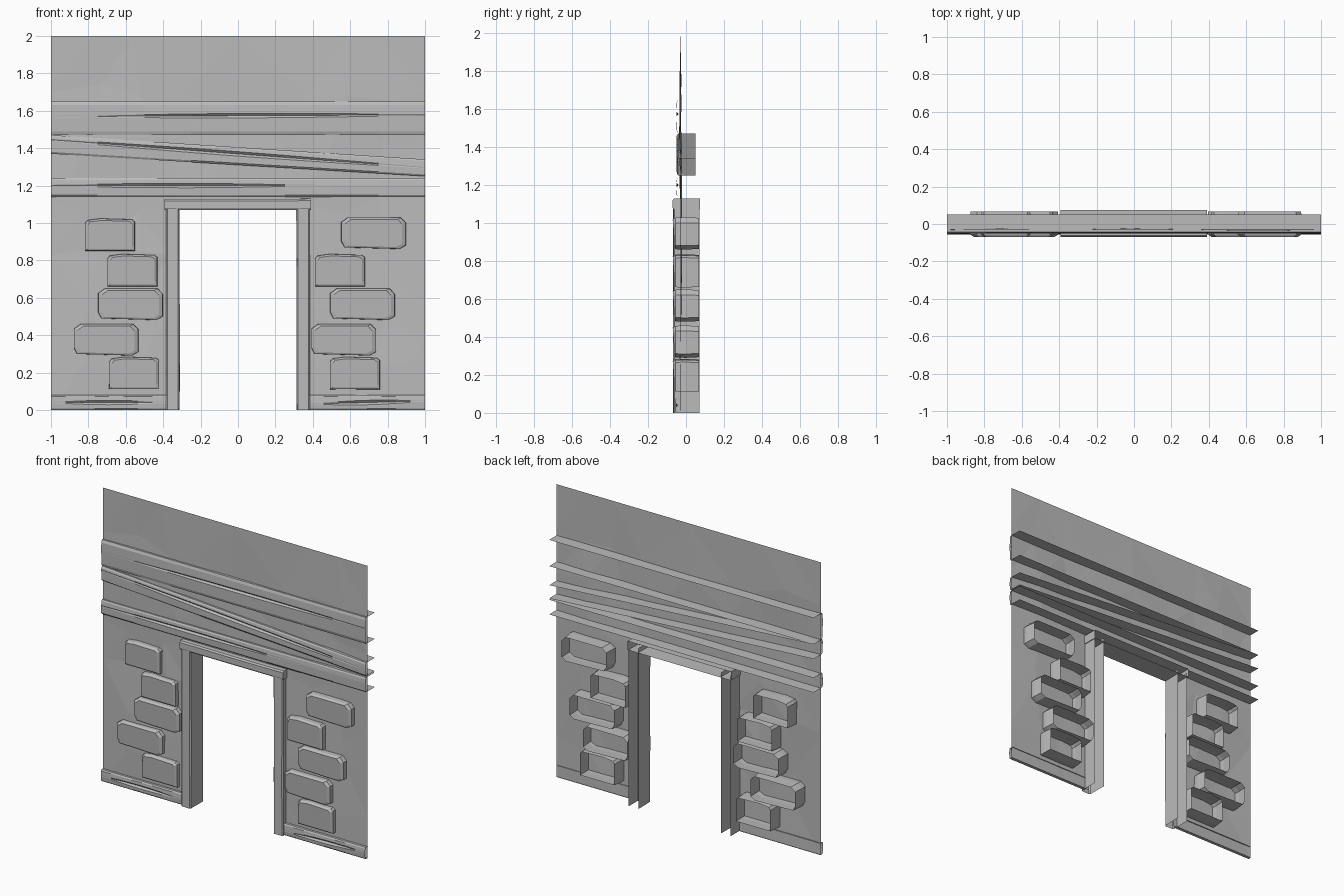
import bpy, bmesh, math, random

random.seed(4)
cube = bpy.data.objects.get("Cube")
if cube:
    bpy.data.objects.remove(cube, do_unlink=True)

# One stone grey for everything
grey = bpy.data.materials.new("stone_grey")
grey.use_nodes = True
COLOR = (0.5, 0.5, 0.5, 1)
grey.diffuse_color = COLOR
grey.node_tree.nodes["Principled BSDF"].inputs["Base Color"].default_value = COLOR


def finish(bm, name, triangulate=False):
    if triangulate:
        bmesh.ops.triangulate(bm, faces=bm.faces[:])
    mesh = bpy.data.meshes.new(name)
    bm.to_mesh(mesh)
    bm.free()
    mesh.materials.append(grey)
    obj = bpy.data.objects.new(name, mesh)
    bpy.context.collection.objects.link(obj)
    return obj


def sheet(name, rows, closed=False, cap_first=False, cap_last=False):
    """Skin neighbouring rows of points with quads."""
    bm = bmesh.new()
    grid = [[bm.verts.new(p) for p in row] for row in rows]
    n = len(rows[0])
    for a, b in zip(grid, grid[1:]):
        for i in range(n if closed else n - 1):
            j = (i + 1) % n
            bm.faces.new((a[i], b[i], b[j], a[j]))
    if cap_first:
        bm.faces.new(grid[0])
    if cap_last:
        bm.faces.new(grid[-1][::-1])
    return finish(bm, name)


def lerp(a, b, t):
    return a + (b - a) * t


def wobble(amount):
    return random.uniform(-amount, amount)


# Crumpled wall sheet with a doorway
WALL_Y, DOOR_X, DOOR_Z = -0.03, 0.35, 1.1
xs = [-1, -0.78, -0.56, -DOOR_X, 0, DOOR_X, 0.56, 0.78, 1]
zs = [0, 0.28, 0.56, 0.83, DOOR_Z, 1.4, 1.7, 2]
bm = bmesh.new()
grid = {}
for i, x in enumerate(xs):
    for k, z in enumerate(zs):
        edge = i in (0, len(xs) - 1) or k in (0, len(zs) - 1)
        opening = abs(x) <= DOOR_X and z <= DOOR_Z
        if edge or opening:
            co = (x, WALL_Y, z)
        else:
            co = (x + wobble(0.06), WALL_Y + wobble(0.009), z + wobble(0.07))
        grid[i, k] = bm.verts.new(co)
for i in range(len(xs) - 1):
    for k in range(len(zs) - 1):
        if abs(xs[i] + xs[i + 1]) / 2 < DOOR_X and zs[k + 1] <= DOOR_Z:
            continue
        bm.faces.new((grid[i, k], grid[i + 1, k], grid[i + 1, k + 1], grid[i, k + 1]))
loose = [v for v in bm.verts if not v.link_faces]
bmesh.ops.delete(bm, geom=loose, context='VERTS')
finish(bm, "wall", triangulate=True)


def board(name, x0, x1, left, right, front, back, crack, split):
    """Open-backed plank; left and right are (bottom, top), with a tapering crack."""
    rows = []
    steps = 8
    for s in range(steps + 1):
        t = s / steps
        x = lerp(x0, x1, t)
        low, high = lerp(left[0], right[0], t), lerp(left[1], right[1], t)
        h = high - low
        u = (t - split[0]) / (split[1] - split[0])
        taper = math.sin(math.pi * u) if 0 < u < 1 else 0
        mid = low + h * lerp(crack[0], crack[1], t)
        gap = 0.004 + 0.008 * taper
        lip = front + 0.008
        rows.append([
            (x, back, high), (x, lip, high),
            (x, front + abs(wobble(0.003)), high - 0.1 * h),
            (x, front, mid + gap),
            (x, front + 0.012 * taper, mid),
            (x, front, mid - gap),
            (x, front + abs(wobble(0.003)), low + 0.1 * h),
            (x, lip, low), (x, back, low)])
    return sheet(name, rows)


# Long planks across the wall
board("upper_plank", -1, 1, (1.47, 1.65), (1.47, 1.65), -0.05, 0.05, (0.55, 0.6), (0.1, 0.95))
board("slanted_plank", -1, 1, (1.37, 1.47), (1.25, 1.34), -0.05, 0.05, (0.75, 0.5), (0, 0.95))
board("lower_plank", -1, 1, (1.14, 1.24), (1.14, 1.24), -0.05, 0.05, (0.6, 0.6), (0.02, 0.65))

# Skirting boards
board("right_skirting", -1, -0.38, (0, 0.08), (0, 0.08), -0.055, -0.025, (0.5, 0.5), (0.1, 0.9))
board("left_skirting", 0.38, 1, (0, 0.08), (0, 0.08), -0.055, -0.025, (0.4, 0.6), (0.1, 0.9))

# Door posts: open-backed channels
for side, label in ((-1, "right"), (1, "left")):
    rows = []
    for z in (0, 0.4, 0.8, 1.1):
        w = wobble(0.003)
        section = [(0.385, 0.07), (0.385, -0.06), (0.378, -0.068 + abs(w)),
                   (0.32, -0.068), (0.312 + w, -0.06), (0.312, 0.07)]
        rows.append([(side * x, y, z) for x, y in section][::side])
    sheet(label + "_door_post", rows)

# Lintel above the doorway
rows = []
for x in (-0.393, -0.2, 0.05, 0.25, 0.39):
    w = abs(wobble(0.004))
    rows.append([(x, 0.075, 1.13), (x, -0.062, 1.13 - w), (x, -0.07, 1.12 - w),
                 (x, -0.07, 1.08), (x, -0.064, 1.07), (x, 0.075, 1.07)])
sheet("lintel", rows, cap_first=True, cap_last=True)

# Chipped stone outlines in unit space
LARGE = [(0.05, 0.05), (0.9, 0), (1, 0.12), (1, 0.83), (0.92, 1), (0.1, 1), (0, 0.85), (0, 0.25)]
SMALL = [(0, 0), (1, 0), (1, 0.12), (1, 0.9), (0.94, 0.97), (0.3, 1), (0.05, 0.95), (0, 0.85)]


def stone(name, x0, z0, outline, width, height):
    """Open-backed block with a chamfered, slightly tilted face."""
    def ring(y, shrink, tilt=0.0):
        return [(x0 + width * lerp(u, 0.5, shrink), y + tilt * (1 - v),
                 z0 + height * lerp(v, 0.5, shrink)) for u, v in outline]
    rows = [ring(-0.07, 0.13, 0.01), ring(-0.055, 0.02), ring(0, 0), ring(0.068, 0.04)]
    sheet(name, rows, closed=True, cap_first=True)


# Left edge, bottom, and whether the stone is large
stones = {
    "right": [(-0.82, 0.85, 0), (-0.70, 0.66, 0), (-0.75, 0.48, 1),
              (-0.88, 0.29, 1), (-0.69, 0.11, 0)],
    "left": [(0.55, 0.86, 1), (0.41, 0.66, 0), (0.49, 0.48, 1),
             (0.39, 0.29, 1), (0.49, 0.11, 0)],
}
for label, column in stones.items():
    for i, (x0, z0, large) in enumerate(column):
        outline, size = (LARGE, (0.35, 0.17)) if large else (SMALL, (0.27, 0.175))
        stone(f"{label}_stone_{i + 1}", x0, z0, outline, *size)
